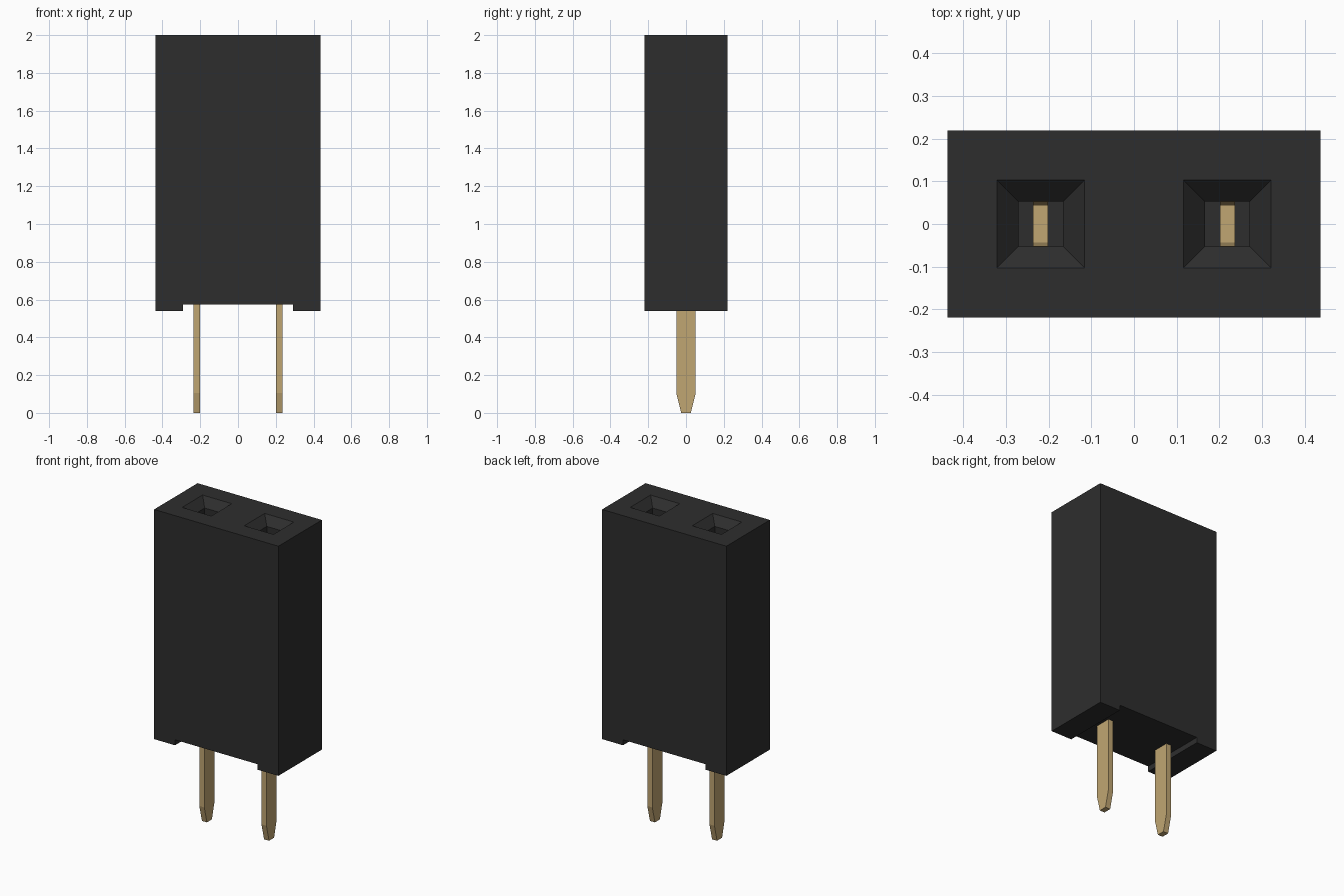
import bpy, bmesh
from mathutils import Vector

cube = bpy.data.objects.get("Cube")
if cube:
    bpy.data.objects.remove(cube, do_unlink=True)

PITCH = 0.437
TOP, BOTTOM = 2.0, 0.54
CAVITY_FLOOR = 0.8


def material(name, colour):
    m = bpy.data.materials.new(name)
    m.use_nodes = True
    m.diffuse_color = colour
    m.node_tree.nodes["Principled BSDF"].inputs["Base Color"].default_value = colour
    return m


black = material("black plastic", (0.027, 0.027, 0.027, 1))
gold = material("pale gold", (0.53, 0.38, 0.17, 1))


def add_object(name, bm, mat):
    bmesh.ops.recalc_face_normals(bm, faces=bm.faces)
    mesh = bpy.data.meshes.new(name)
    bm.to_mesh(mesh)
    bm.free()
    mesh.materials.append(mat)
    obj = bpy.data.objects.new(name, mesh)
    bpy.context.collection.objects.link(obj)
    return obj


def prism(name, points, direction, mat):
    """Extrude a closed outline along a direction."""
    bm = bmesh.new()
    face = bm.faces.new([bm.verts.new(p) for p in points])
    moved = bmesh.ops.extrude_face_region(bm, geom=[face])["geom"]
    verts = [v for v in moved if isinstance(v, bmesh.types.BMVert)]
    bmesh.ops.translate(bm, verts=verts, vec=Vector(direction))
    return add_object(name, bm, mat)


def socket_cutter(x):
    """Square shaft with a funnel mouth, lofted from stacked squares."""
    bm = bmesh.new()
    rings = []
    for half, z in ((0.0525, CAVITY_FLOOR), (0.0525, TOP - 0.05), (0.1125, TOP + 0.01)):
        corners = ((-half, -half), (half, -half), (half, half), (-half, half))
        rings.append([bm.verts.new((x + a, b, z)) for a, b in corners])
    for low, high in zip(rings, rings[1:]):
        for i in range(4):
            j = (i + 1) % 4
            bm.faces.new((low[i], low[j], high[j], high[i]))
    bm.faces.new(rings[0])
    bm.faces.new(rings[-1])
    cutter = add_object("socket_cutter", bm, black)
    cutter.hide_render = True
    return cutter


# Housing: block with a shallow channel under it, running front to back
w, d, foot = PITCH, PITCH / 2, 0.29
outline = [(-w, BOTTOM), (-foot, BOTTOM), (-foot, 0.575), (foot, 0.575),
           (foot, BOTTOM), (w, BOTTOM), (w, TOP), (-w, TOP)]
housing = prism("housing", [(x, -d, z) for x, z in outline], (0, 2 * d, 0), black)

# Funnel sockets sunk into the top
for side in (-1, 1):
    cutter = socket_cutter(side * PITCH / 2)
    mod = housing.modifiers.new("socket", "BOOLEAN")
    mod.operation = "DIFFERENCE"
    mod.solver = "EXACT"
    mod.object = cutter
    bpy.context.view_layer.objects.active = housing
    bpy.ops.object.modifier_apply(modifier=mod.name)
    bpy.data.objects.remove(cutter, do_unlink=True)

# Contacts: tapered pin below, forked with spread prongs inside the socket
half = [(0.025, 0), (0.0515, 0.105), (0.0515, 0.7), (0.06, 0.75),
        (0.06, 1.7), (0.0515, 1.7), (0.043, CAVITY_FLOOR + 0.05)]
profile = half + [(-y, z) for y, z in reversed(half)]
thick = 0.035
for name, side in (("right_contact", -1), ("left_contact", 1)):
    x = side * PITCH / 2 - thick / 2
    prism(name, [(x, y, z) for y, z in profile], (thick, 0, 0), gold)
